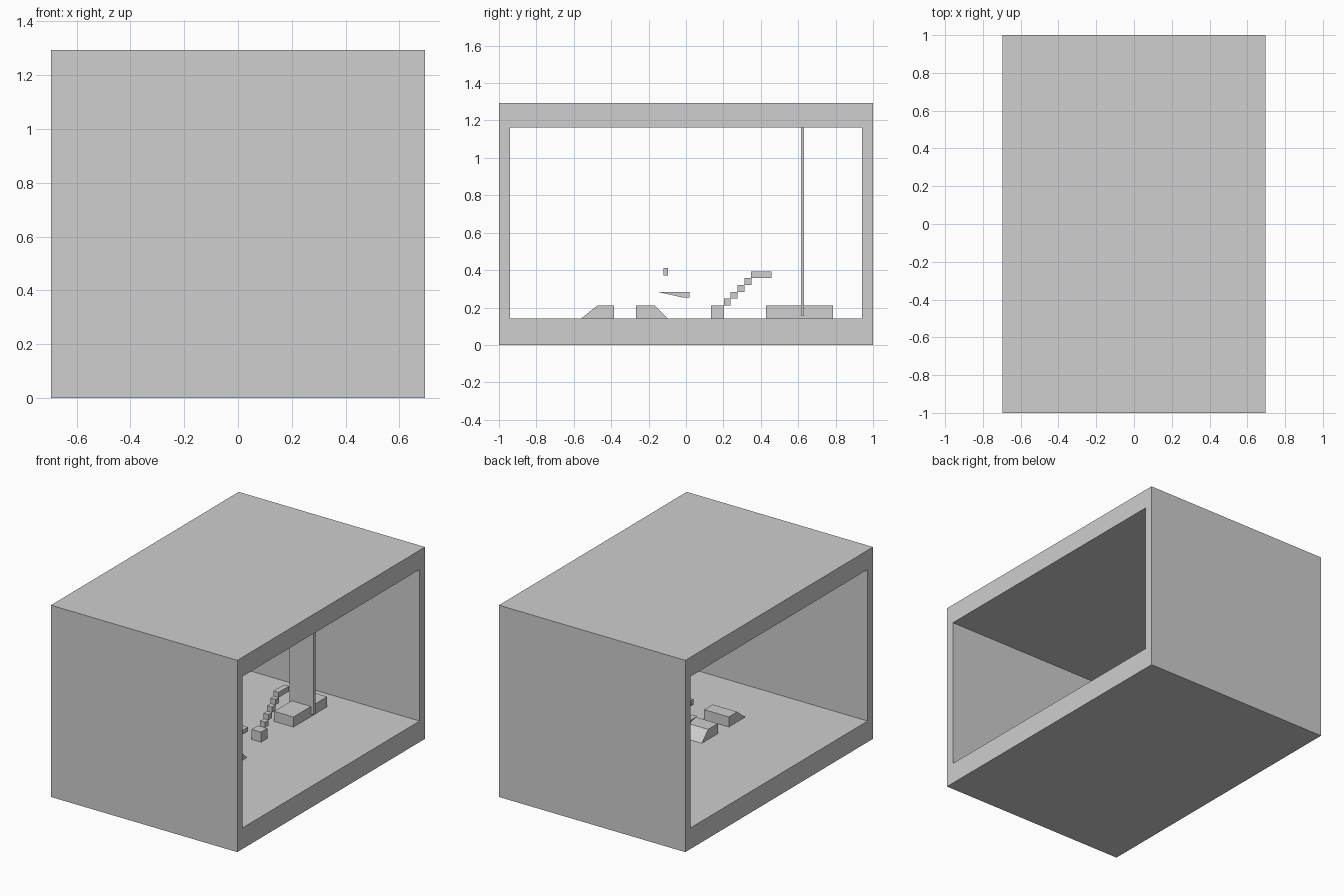
import bpy
import bmesh

old = bpy.data.objects.get("Cube")
if old:
    bpy.data.objects.remove(old, do_unlink=True)

# One plain grey
grey = bpy.data.materials.new("light_grey")
grey.use_nodes = True
colour = (0.62, 0.62, 0.62, 1)
grey.diffuse_color = colour
grey.node_tree.nodes["Principled BSDF"].inputs["Base Color"].default_value = colour

MID = 0.042          # x centre line of the course
FLOOR, CEILING = 0.142, 1.163
LEDGE = 0.21         # top of the low blocks


def prism(name, profile, width, centre=MID):
    """Extrude a (y, z) profile along x."""
    bm = bmesh.new()
    left = centre - width / 2
    face = bm.faces.new([bm.verts.new((left, y, z)) for y, z in profile])
    out = bmesh.ops.extrude_face_region(bm, geom=[face])
    moved = [v for v in out["geom"] if isinstance(v, bmesh.types.BMVert)]
    bmesh.ops.translate(bm, verts=moved, vec=(width, 0, 0))
    bmesh.ops.recalc_face_normals(bm, faces=bm.faces)
    mesh = bpy.data.meshes.new(name)
    bm.to_mesh(mesh)
    bm.free()
    mesh.materials.append(grey)
    obj = bpy.data.objects.new(name, mesh)
    bpy.context.collection.objects.link(obj)
    return obj


def box(name, y0, y1, z0, z1, width, centre=MID):
    return prism(name, [(y0, z0), (y1, z0), (y1, z1), (y0, z1)], width, centre)


# Room shell: a block with an opening cut right through from side to side
shell = box("room_shell", -1, 1, 0, 1.293, 1.39, 0)
cutter = box("opening_cutter", -0.942, 0.942, FLOOR, CEILING, 2, 0)
cut = shell.modifiers.new("opening", "BOOLEAN")
cut.operation = "DIFFERENCE"
cut.solver = "EXACT"
cut.object = cutter
bpy.context.view_layer.objects.active = shell
bpy.ops.object.modifier_apply(modifier=cut.name)
bpy.data.objects.remove(cutter, do_unlink=True)

# Two sloped floor blocks with a gap between them
prism("front_ramp_block", [(-0.56, FLOOR), (-0.385, FLOOR),
                           (-0.385, LEDGE), (-0.475, LEDGE)], 0.184)
prism("rear_ramp_block", [(-0.267, FLOOR), (-0.097, FLOOR),
                          (-0.165, LEDGE), (-0.267, LEDGE)], 0.184)

# Floating pieces over the gap
prism("floating_wedge", [(-0.155, 0.284), (-0.02, 0.254),
                         (0.02, 0.254), (0.02, 0.284)], 0.037)
box("floating_block", -0.12, -0.096, 0.372, 0.41, 0.025)

# Stair: a plinth, four small steps and a landing
box("stair_plinth", 0.135, 0.202, FLOOR, LEDGE, 0.07)
STEP = 0.037
for i in range(4):
    y, z = 0.202 + i * STEP, LEDGE + i * STEP
    box(f"stair_step_{i + 1}", y, y + STEP, z, z + STEP, STEP)
box("stair_landing", 0.347, 0.457, 0.358, 0.393, STEP)

# Far platform with a tall thin panel standing through it
box("far_platform", 0.428, 0.787, FLOOR, LEDGE, 0.144)
box("tall_panel", 0.614, 0.632, 0.158, CEILING, 0.178, 0.045)
